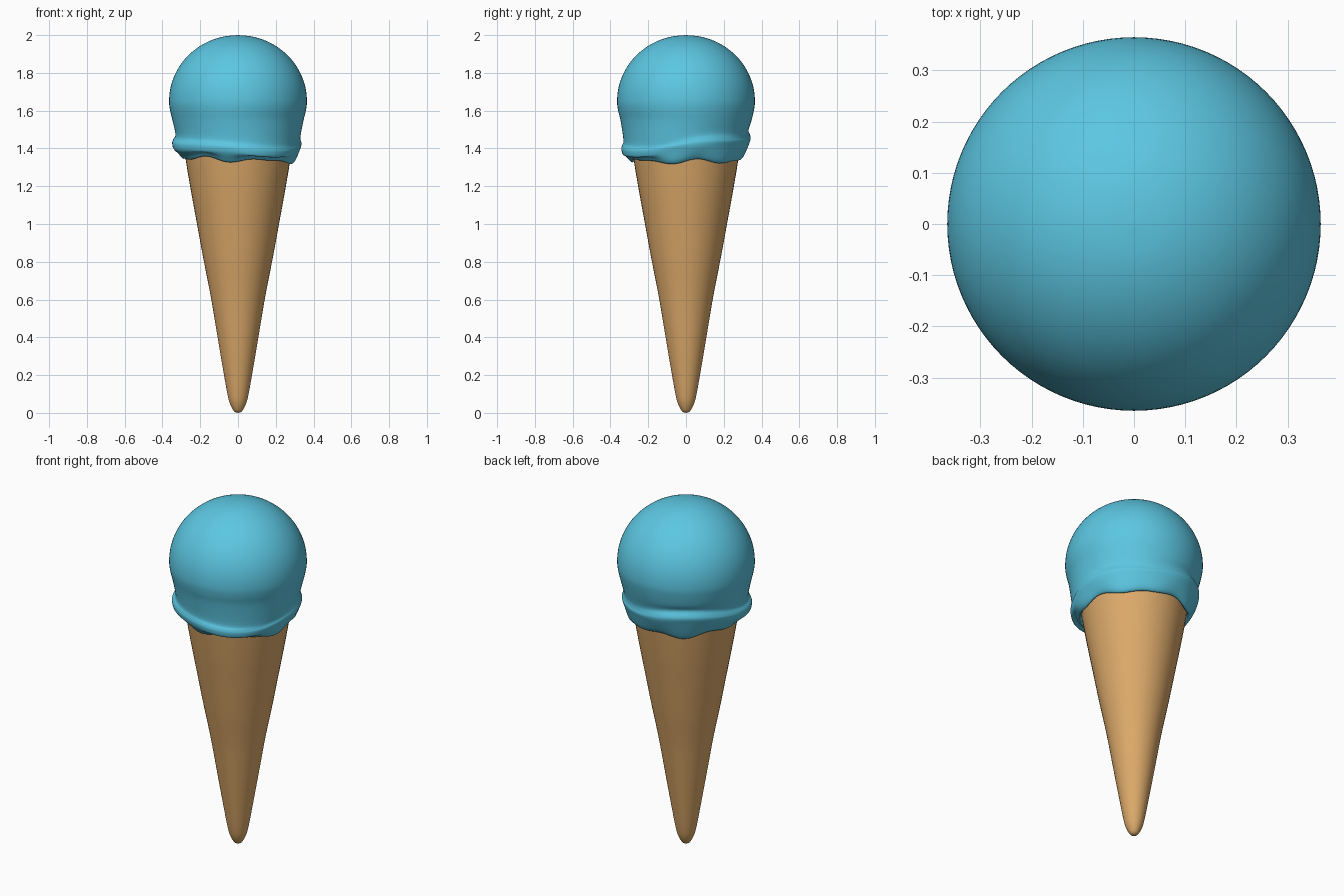
import bpy, bmesh, math

if "Cube" in bpy.data.objects:
    bpy.data.objects.remove(bpy.data.objects["Cube"])


def material(name, rgb):
    m = bpy.data.materials.new(name)
    m.diffuse_color = (*rgb, 1)
    m.use_nodes = True
    m.node_tree.nodes["Principled BSDF"].inputs["Base Color"].default_value = m.diffuse_color
    return m


def smooth_profile(pts, n=5):
    """Catmull-Rom curve through (radius, height) points."""
    p = [pts[0]] + pts + [pts[-1]]
    out = []
    for i in range(1, len(p) - 2):
        for k in range(n):
            t = k / n
            out.append(tuple(
                0.5 * (2 * b + (c - a) * t + (2 * a - 5 * b + 4 * c - d) * t * t
                       + (3 * b - a - 3 * c + d) * t ** 3)
                for a, b, c, d in zip(p[i - 1], p[i], p[i + 1], p[i + 2])))
    return out + [pts[-1]]


def lathe(name, profile_at, segs, mat):
    """Revolve a profile that may change with the angle; close both ends."""
    bm = bmesh.new()
    cols = []
    for s in range(segs):
        a = 2 * math.pi * s / segs
        cols.append([bm.verts.new((r * math.cos(a), r * math.sin(a), z))
                     for r, z in profile_at(a)])
    for s in range(segs):
        c, d = cols[s], cols[(s + 1) % segs]
        for i in range(len(c) - 1):
            bm.faces.new((c[i], d[i], d[i + 1], c[i + 1]))
    bm.faces.new([c[0] for c in reversed(cols)])
    bm.faces.new([c[-1] for c in cols])
    bmesh.ops.remove_doubles(bm, verts=bm.verts, dist=1e-5)
    bmesh.ops.recalc_face_normals(bm, faces=bm.faces)
    me = bpy.data.meshes.new(name)
    bm.to_mesh(me)
    bm.free()
    for f in me.polygons:
        f.use_smooth = True
    me.materials.append(mat)
    ob = bpy.data.objects.new(name, me)
    bpy.context.collection.objects.link(ob)
    return ob


# Wafer cone with a rounded tip
cone_profile = smooth_profile([
    (0, 0), (0.022, 0.01), (0.043, 0.05), (0.056, 0.10), (0.074, 0.20),
    (0.108, 0.40), (0.145, 0.62), (0.184, 0.82), (0.217, 1.0),
    (0.25, 1.18), (0.28, 1.36), (0.285, 1.41)])
lathe("wafer_cone", lambda a: cone_profile, 48, material("wafer tan", (0.72, 0.40, 0.145)))


# Scoop: a ball that melts into a wavy skirt around the cone rim
def scoop_profile(a):
    ridge = 1.425 - 0.012 * math.cos(a) + 0.032 * math.sin(a) + 0.01 * math.sin(3 * a + 1)
    hem = 1.345 - 0.010 * math.cos(a) + 0.009 * math.sin(5 * a + 0.4) + 0.006 * math.sin(8 * a)
    bulge = 0.342 - 0.006 * math.cos(a) + 0.004 * math.sin(4 * a)
    neck = 0.331
    pts = [(0.20, hem + 0.06), (0.272, hem + 0.012), (0.288, hem - 0.006),
           (0.308, hem + 0.012), (bulge - 0.008, ridge - 0.028), (bulge, ridge),
           (bulge - 0.004, ridge + 0.018), (neck, ridge + 0.045),
           (0.346, 1.545), (0.359, 1.60)]
    pts += [(0.365 * math.cos(t), 1.65 + 0.35 * math.sin(t))
            for t in (math.pi / 2 * k / 8 for k in range(9))]
    return smooth_profile(pts, 4)


lathe("ice_cream_scoop", scoop_profile, 96, material("ice cream blue", (0.107, 0.57, 0.76)))
